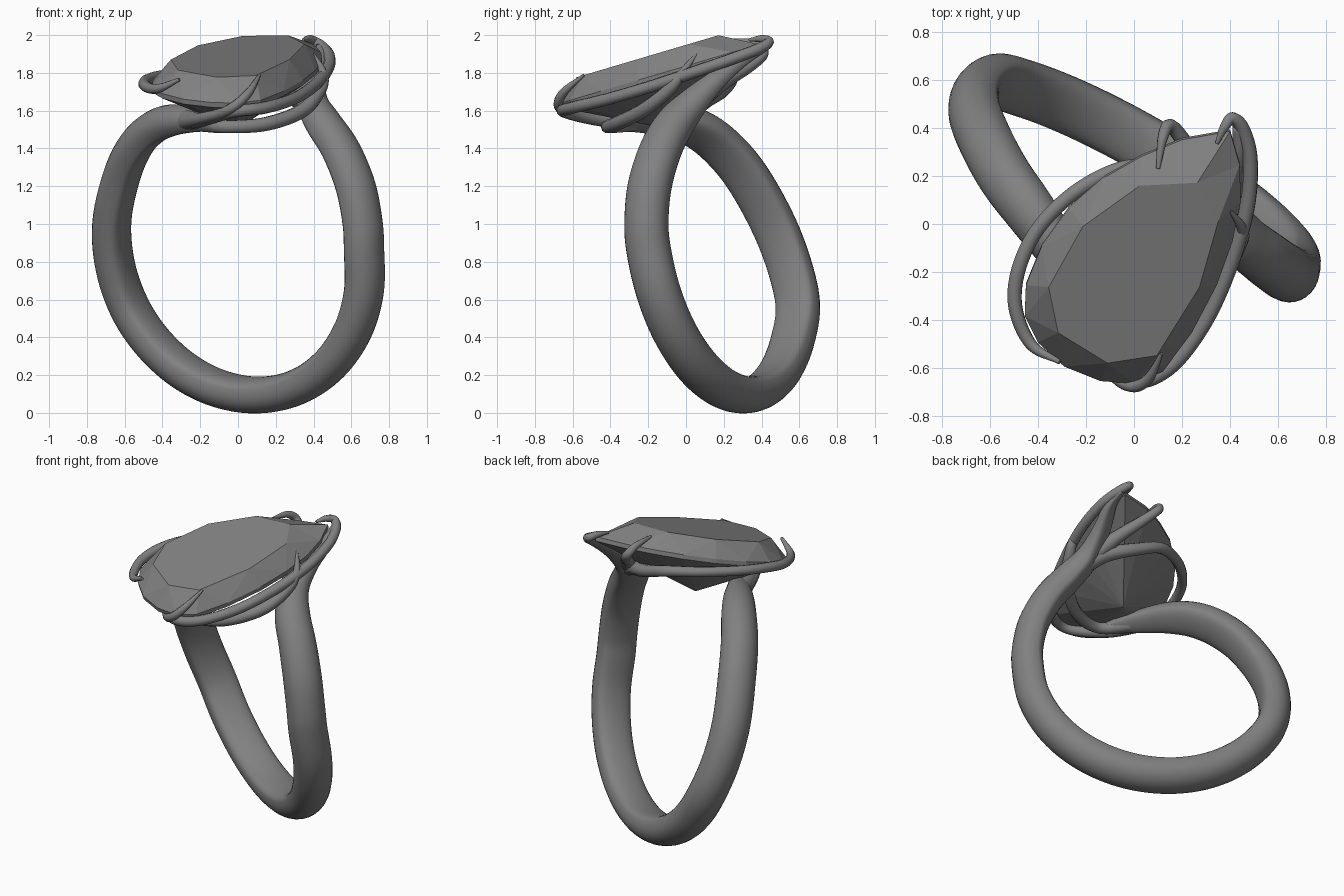
import bpy, bmesh, math
from mathutils import Vector as V

if "Cube" in bpy.data.objects:
    bpy.data.objects.remove(bpy.data.objects["Cube"])

# ring circle: centre, radius, tilted plane axes
C, R = V((0, 0.19, 0.862)), 0.771
A, B = V((0.8625, -0.506, 0)), V((-0.12, -0.152, 0.984))

# dark grey metal and stone
metal = bpy.data.materials.new("dark_metal")
metal.diffuse_color = (0.22, 0.22, 0.22, 1)
metal.use_nodes = True
metal.node_tree.nodes["Principled BSDF"].inputs["Base Color"].default_value = metal.diffuse_color


def spline(pts, n=8):
    """Smooth Catmull-Rom path through rows of numbers (x, y, z, radius)."""
    p = [list(q) for q in pts]
    p = [[2 * a - b for a, b in zip(p[0], p[1])]] + p + [[2 * a - b for a, b in zip(p[-1], p[-2])]]
    out = []
    for i in range(1, len(p) - 2):
        for k in range(n):
            t = k / n
            out.append([0.5 * (2 * b + (c - a) * t + (2 * a - 5 * b + 4 * c - d) * t * t
                               + (3 * b - a - 3 * c + d) * t ** 3)
                        for a, b, c, d in zip(*p[i - 1:i + 3])])
    out.append(p[-2])
    return out


def make(name, bm):
    bmesh.ops.recalc_face_normals(bm, faces=bm.faces)
    me = bpy.data.meshes.new(name)
    bm.to_mesh(me)
    bm.free()
    me.materials.append(metal)
    bpy.context.collection.objects.link(bpy.data.objects.new(name, me))


def wire(name, pts):
    """Round tapering wire."""
    cu = bpy.data.curves.new(name, 'CURVE')
    cu.dimensions = '3D'
    cu.bevel_depth = 1.0
    cu.bevel_resolution = 3
    cu.use_fill_caps = True
    cu.materials.append(metal)
    path = spline(pts)
    s = cu.splines.new('POLY')
    s.points.add(len(path) - 1)
    for q, r in zip(s.points, path):
        q.co = (*r[:3], 1)
        q.radius = r[3]
    s.use_smooth = True
    bpy.context.collection.objects.link(bpy.data.objects.new(name, cu))


# band: lower arc plus two shoulders that bypass each other under the stone
left = [(-0.10, -0.40, 1.52, .03), (-0.22, -0.25, 1.545, .06), (-0.34, -0.08, 1.545, .086),
        (-0.44, 0.06, 1.505, .098), (-0.535, 0.19, 1.41, .103), (-0.61, 0.325, 1.25, .105),
        (-0.663, 0.46, 1.01, .106), (-0.648, 0.55, 0.78, .106)]
right = [(0.657, -0.212, 1.01, .105), (0.62, -0.195, 1.20, .105), (0.545, -0.14, 1.385, .102),
         (0.455, -0.065, 1.525, .096), (0.395, 0.04, 1.645, .078), (0.405, 0.17, 1.765, .054),
         (0.445, 0.31, 1.875, .036), (0.44, 0.41, 1.935, .026)]
arc = []
for k in range(11):
    t = math.radians(203 + k * 157 / 10)
    arc.append((*(C + R * (math.cos(t) * A + math.sin(t) * B)), .106))
path = spline(left + arc + right, 6)
bm = bmesh.new()
rings, N = [], 28
for i, q in enumerate(path):
    p = V(q[:3])
    tan = (V(path[min(i + 1, len(path) - 1)][:3]) - V(path[max(i - 1, 0)][:3])).normalized()
    out = p - C
    out = (out - tan * out.dot(tan)).normalized()
    side = tan.cross(out)
    ring = []
    for j in range(N):
        a = 2 * math.pi * j / N
        c, s = math.cos(a), math.sin(a)
        # round outside, flattened inside
        u = c if c > 0 else -0.8 * abs(c) ** 0.5
        ring.append(bm.verts.new(p + q[3] * (u * out + 1.12 * s * side)))
    rings.append(ring)
for r0, r1 in zip(rings, rings[1:]):
    for j in range(N):
        bm.faces.new((r0[j], r0[(j + 1) % N], r1[(j + 1) % N], r1[j]))
bm.faces.new(rings[0])
bm.faces.new(rings[-1])
for f in bm.faces:
    f.smooth = True
make("band", bm)

# faceted pear stone on a sloping girdle plane
outline = [(.40, .39), (.20, .355), (.03, .285), (-.12, .20), (-.27, .07), (-.385, -.09), (-.45, -.25),
           (-.455, -.38), (-.40, -.49), (-.29, -.59), (-.14, -.65), (0, -.66), (.12, -.61),
           (.24, -.45), (.345, -.25), (.41, -.07), (.445, .10), (.44, .25)]
nrm = V((0, -0.283, 0.958))


def on_plane(x, y, h):
    return V((x, y, 1.62 + 0.296 * (y + 0.68))) + nrm * h


bm = bmesh.new()
n = len(outline)
lo = [bm.verts.new(on_plane(x, y, -.012)) for x, y in outline]
hi = [bm.verts.new(on_plane(x, y, .015)) for x, y in outline]
table = []
for i in range(0, n, 2):
    x, y = outline[i]
    k = 0.66 if i == 0 else 0.79
    table.append(bm.verts.new(on_plane(x * k, -.15 + (y + .15) * k, .122)))
culet = bm.verts.new(on_plane(0, -.18, -.275))
for i in range(n):
    j = (i + 1) % n
    bm.faces.new((lo[i], lo[j], hi[j], hi[i]))
    bm.faces.new((lo[j], lo[i], culet))
m = len(table)
for i in range(m):
    T, T2, g = table[i], table[(i + 1) % m], 2 * i
    bm.faces.new((hi[g - 1], hi[g], T))
    bm.faces.new((hi[g], hi[g + 1], T))
    bm.faces.new((hi[g + 1], T2, T))
bm.faces.new(table)
make("pear_stone", bm)

# halo wires running beside the girdle, ending in claws
wire("left_halo_wire", [(.40, .02, 1.61, .06), (.31, .11, 1.665, .048), (.16, .20, 1.715, .04),
                        (-.02, .235, 1.775, .035), (-.22, .15, 1.79, .032), (-.385, .0, 1.785, .031),
                        (-.475, -.17, 1.765, .031), (-.495, -.34, 1.735, .03), (-.43, -.50, 1.715, .025),
                        (-.31, -.575, 1.765, .01)])
wire("right_halo_wire", [(-.27, -.20, 1.55, .06), (-.18, -.46, 1.555, .038), (-.02, -.645, 1.595, .032),
                         (.14, -.605, 1.615, .032), (.29, -.42, 1.66, .032), (.40, -.18, 1.73, .032),
                         (.47, .06, 1.81, .032), (.485, .26, 1.88, .031), (.455, .39, 1.93, .03),
                         (.41, .44, 1.965, .026), (.375, .40, 1.98, .02), (.345, .335, 1.975, .008)])
# claws
wire("front_claw", [(-.28, -.22, 1.54, .045), (-.20, -.45, 1.555, .034), (-.09, -.62, 1.585, .028),
                    (-.01, -.675, 1.63, .026), (.06, -.645, 1.70, .022), (.115, -.54, 1.79, .007)])
wire("right_claw", [(-.22, -.27, 1.535, .045), (-.06, -.41, 1.515, .036), (.15, -.37, 1.53, .038),
                    (.34, -.23, 1.60, .038), (.435, -.09, 1.71, .034), (.45, -.02, 1.80, .023),
                    (.40, .055, 1.90, .007)])
wire("back_claw", [(.385, .04, 1.645, .065), (.30, .19, 1.75, .044), (.21, .34, 1.84, .033),
                   (.15, .41, 1.905, .028), (.12, .36, 1.955, .022), (.10, .23, 1.975, .008)])
